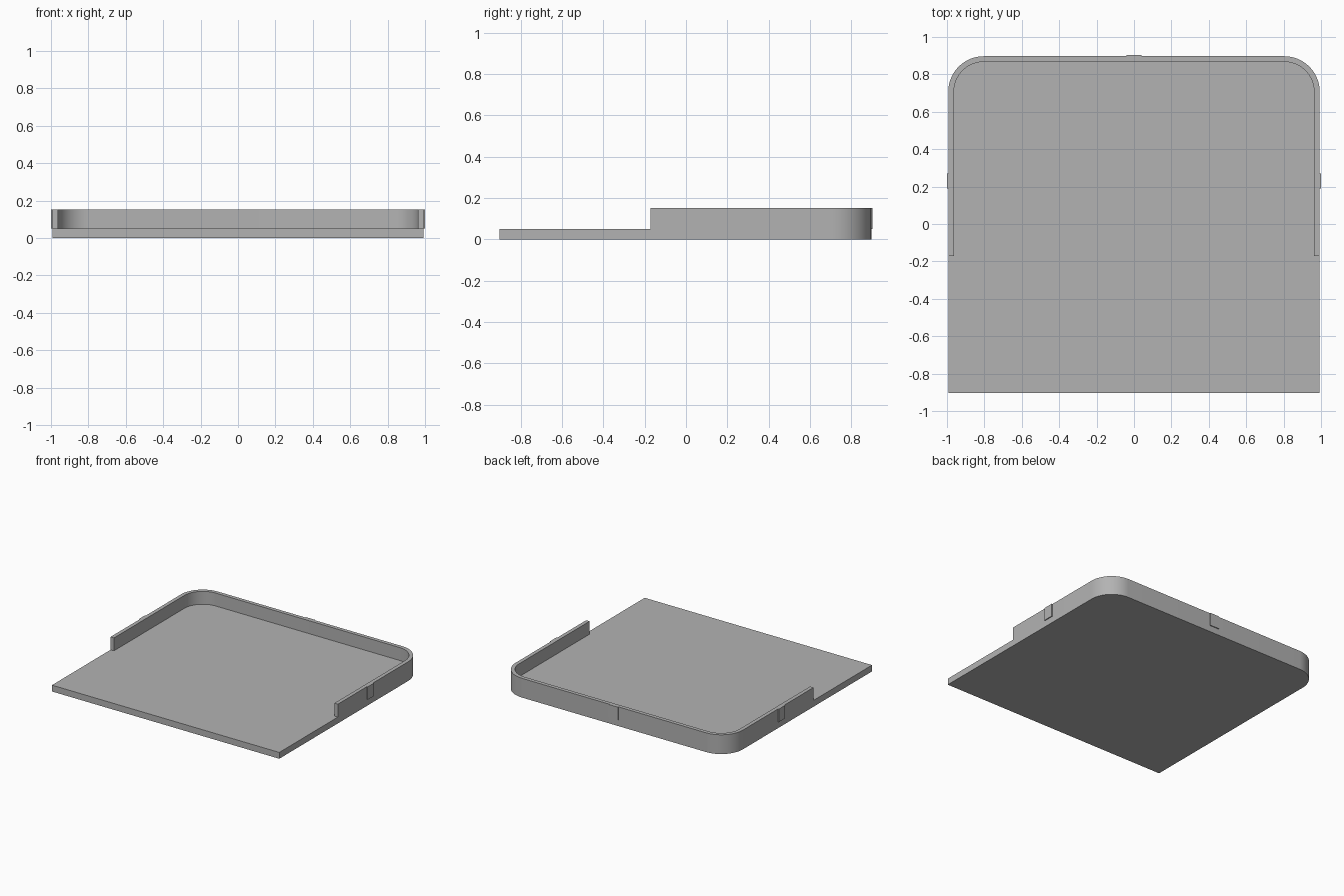
import bpy, bmesh, math

cube = bpy.data.objects.get("Cube")
if cube:
    bpy.data.objects.remove(cube, do_unlink=True)

HALF_X, FRONT, BACK = 0.993, -0.903, 0.897
HEIGHT, FLOOR, WALL, RADIUS = 0.152, 0.05, 0.03, 0.19
WALL_FRONT, TAB = -0.172, 0.007

grey = bpy.data.materials.new("mid_grey")
grey.use_nodes = True
colour = (0.45, 0.45, 0.45, 1)
grey.diffuse_color = colour
grey.node_tree.nodes["Principled BSDF"].inputs["Base Color"].default_value = colour


def slab(name, half_x, front, back, z0, z1, radius=0, steps=16):
    """Upright slab whose two back corners may be rounded."""
    pts = [(-half_x, front), (half_x, front)]
    if radius:
        for side, start in ((1, 0), (-1, math.pi / 2)):
            for i in range(steps + 1):
                a = start + math.pi / 2 * i / steps
                pts.append((side * (half_x - radius) + radius * math.cos(a),
                            back - radius + radius * math.sin(a)))
    else:
        pts += [(half_x, back), (-half_x, back)]
    bm = bmesh.new()
    base = bm.faces.new([bm.verts.new((x, y, z0)) for x, y in pts])
    ext = bmesh.ops.extrude_face_region(bm, geom=[base])["geom"]
    bmesh.ops.translate(bm, vec=(0, 0, z1 - z0),
                        verts=[v for v in ext if isinstance(v, bmesh.types.BMVert)])
    bmesh.ops.recalc_face_normals(bm, faces=bm.faces)
    mesh = bpy.data.meshes.new(name)
    bm.to_mesh(mesh)
    bm.free()
    mesh.materials.append(grey)
    obj = bpy.data.objects.new(name, mesh)
    bpy.context.collection.objects.link(obj)
    return obj


def combine(target, tool, operation):
    """Apply a boolean and remove the helper."""
    mod = target.modifiers.new(operation, "BOOLEAN")
    mod.operation, mod.solver, mod.object = operation, "EXACT", tool
    bpy.context.view_layer.objects.active = target
    bpy.ops.object.modifier_apply(modifier=mod.name)
    bpy.data.objects.remove(tool, do_unlink=True)


# Tray: solid block, hollowed inside the rim and cleared ahead of the side walls
tray = slab("tray", HALF_X, FRONT, BACK, 0, HEIGHT, RADIUS)
well = slab("well_cutter", HALF_X - WALL, -2, BACK - WALL, FLOOR, 1, RADIUS - WALL)
combine(tray, well, "DIFFERENCE")
opening = slab("front_cutter", 2, -2, WALL_FRONT, FLOOR, 1)
combine(tray, opening, "DIFFERENCE")

# Small raised tabs on the back and both sides of the rim
back_tab = slab("back_tab", 0.04, BACK - 0.015, BACK + TAB, FLOOR, HEIGHT)
combine(tray, back_tab, "UNION")
for side, label in ((1, "left"), (-1, "right")):
    tab = slab(label + "_tab", 0.011, 0.19, 0.27, FLOOR, HEIGHT)
    tab.location.x = side * (HALF_X + TAB - 0.011)
    bpy.context.view_layer.update()
    combine(tray, tab, "UNION")

bpy.ops.object.select_all(action="DESELECT")
tray.select_set(True)
bpy.context.view_layer.objects.active = tray
bpy.ops.object.shade_smooth_by_angle(angle=math.radians(30))
